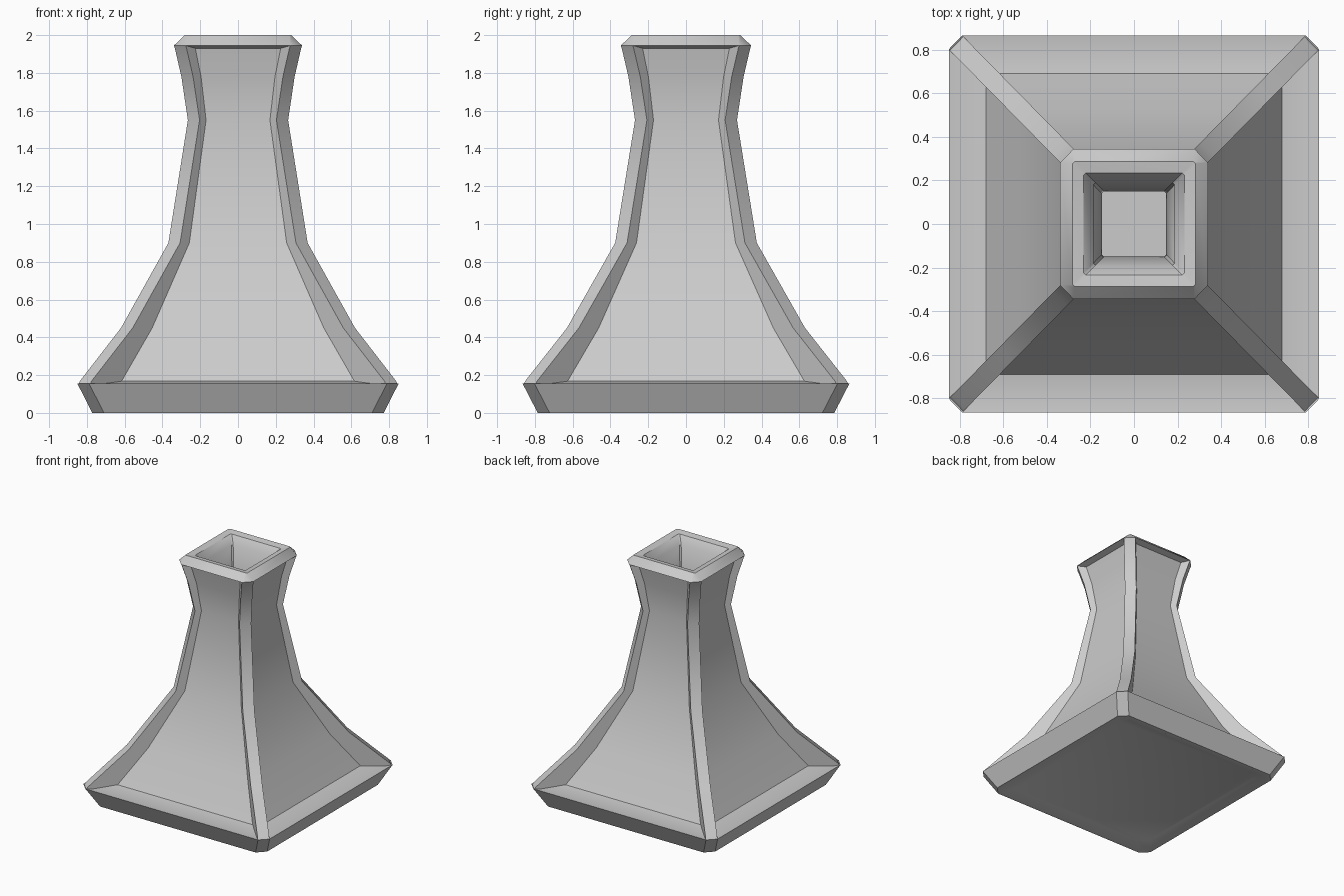
import bpy, bmesh

if "Cube" in bpy.data.objects:
    bpy.data.objects.remove(bpy.data.objects["Cube"])

CUT = 0.063      # width of the chamfer at each corner
X_SCALE = 0.983  # slightly narrower across x

# Rows of (height, half-width at corner bars, half-width of recessed panels, corner cut)
ROWS = [
    # recessed underside and flared base edge
    (0.03, 0.69, 0.69, CUT), (0.0, 0.76, 0.76, CUT), (0.0, 0.785, 0.785, CUT),
    (0.155, 0.865, 0.865, CUT),
    # ledge, then body panels between raised corner bars
    (0.150, 0.860, 0.82, CUT), (0.168, 0.852, 0.69, CUT),
    (0.45, 0.63, 0.525, CUT), (0.9, 0.375, 0.325, CUT),
    (1.55, 0.270, 0.235, CUT), (1.78, 0.305, 0.262, CUT),
    (1.93, 0.340, 0.293, CUT),
    # rim
    (1.945, 0.345, 0.345, CUT), (2.0, 0.287, 0.287, 0.01), (1.99, 0.235, 0.235, 0.01),
    # hollow inside
    (1.93, 0.190, 0.190, 0.01), (1.55, 0.150, 0.150, 0.01),
    (0.9, 0.235, 0.235, 0.01), (0.45, 0.43, 0.43, 0.01), (0.13, 0.60, 0.60, 0.01),
]


def section(z, h, p, c):
    """Square outline with a bar standing out at each corner."""
    corner = [(p, p - c), (h, h - c), (h - c, h), (p - c, p)]
    pts = []
    for _ in range(4):
        pts += [(x * X_SCALE, y, z) for x, y in corner]
        corner = [(-y, x) for x, y in corner]
    return pts


# Loft the rows into one closed shell
bm = bmesh.new()
rings = [[bm.verts.new(co) for co in section(*row)] for row in ROWS]
for a, b in zip(rings, rings[1:]):
    for i in range(16):
        j = (i + 1) % 16
        bm.faces.new((a[i], a[j], b[j], b[i]))
bm.faces.new(rings[0][::-1])   # underside
bm.faces.new(rings[-1])        # inner floor
bmesh.ops.remove_doubles(bm, verts=bm.verts[:], dist=1e-4)
bmesh.ops.recalc_face_normals(bm, faces=bm.faces[:])

mesh = bpy.data.meshes.new("square_vase")
bm.to_mesh(mesh)
bm.free()
vase = bpy.data.objects.new("square_vase", mesh)
bpy.context.collection.objects.link(vase)
bpy.context.view_layer.objects.active = vase
vase.select_set(True)
bpy.ops.object.shade_smooth_by_angle(angle=0.6)
